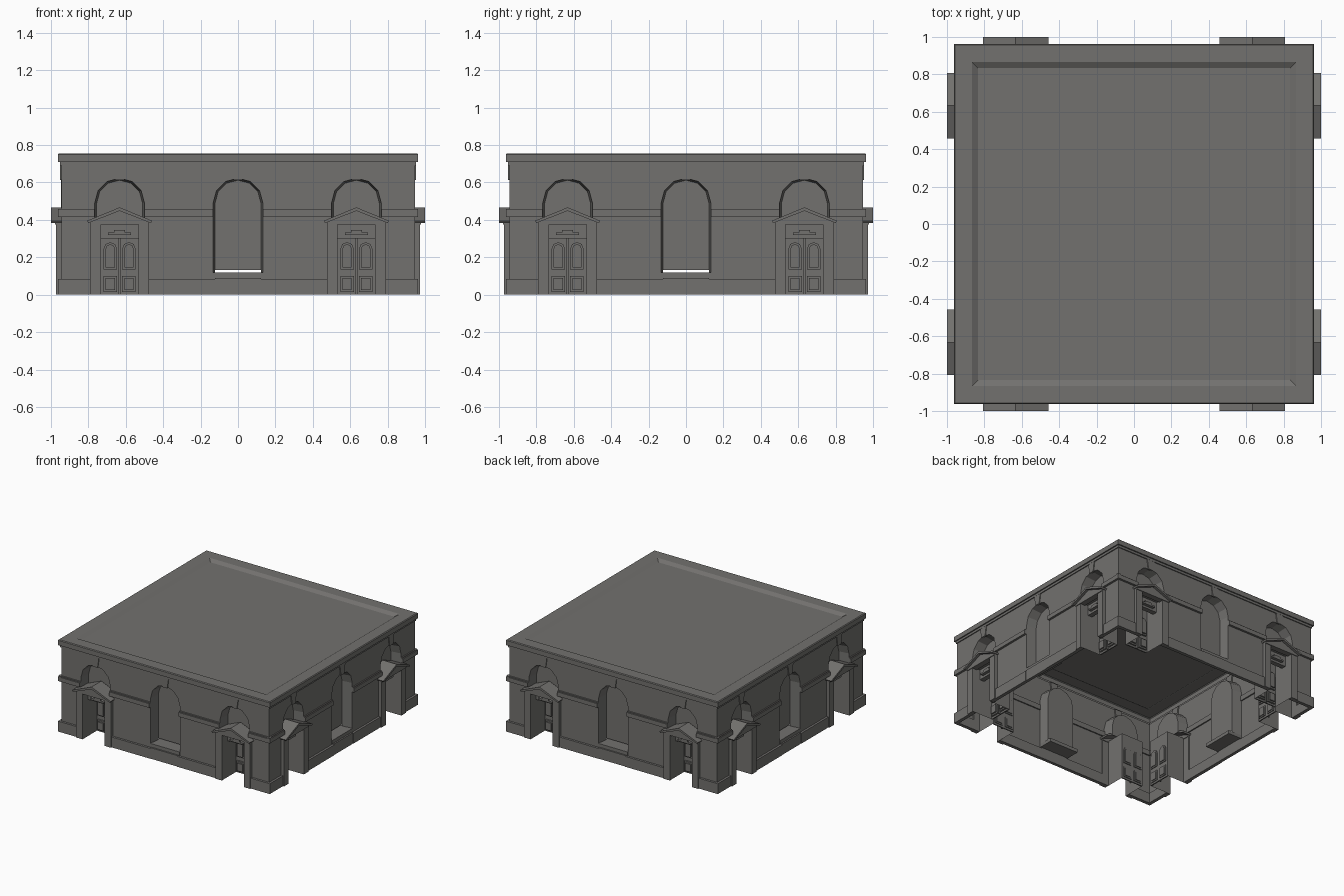
import bpy, bmesh, math

if "Cube" in bpy.data.objects:
    bpy.data.objects.remove(bpy.data.objects["Cube"])

stone = bpy.data.materials.new("grey_stone")
stone.use_nodes = True
GREY = (0.17, 0.166, 0.158, 1)
stone.diffuse_color = GREY
stone.node_tree.nodes["Principled BSDF"].inputs["Base Color"].default_value = GREY

WALL = 0.945        # distance of the wall face from the centre
DOOR_X = 0.633      # doors sit left and right of the middle
DOOR_HALF, DOOR_TOP, DOOR_DEPTH = 0.1, 0.385, 0.785
ARCH_R, SPRING = 0.133, 0.49
SILL, NICHE_DEPTH = 0.118, 0.86
SIDES = ("front", "left", "back", "right")


def finish(name, bm):
    mesh = bpy.data.meshes.new(name)
    bm.to_mesh(mesh)
    bm.free()
    mesh.materials.append(stone)
    return mesh


def place(name, bm):
    """Repeat one facade part on all four sides."""
    mesh = finish(name, bm)
    for i, side in enumerate(SIDES):
        ob = bpy.data.objects.new(f"{side}_{name}", mesh)
        ob.rotation_euler.z = i * math.pi / 2
        bpy.context.collection.objects.link(ob)


def ring(bm, pts, d):
    return [bm.verts.new((u, -d, z)) for u, z in pts]


def prism(bm, pts, d0, d1):
    """Extrude a facade outline between two depths."""
    a, b = ring(bm, pts, d0), ring(bm, pts, d1)
    n = len(pts)
    faces = [bm.faces.new(a), bm.faces.new(b)]
    faces += [bm.faces.new((a[i], a[(i + 1) % n], b[(i + 1) % n], b[i])) for i in range(n)]
    bmesh.ops.recalc_face_normals(bm, faces=faces)


def rect(u0, u1, z0, z1):
    return [(u0, z0), (u0, z1), (u1, z1), (u1, z0)]


def arch(cx, z0, spring, r, n=6):
    arc = [(cx - r * math.cos(math.pi * i / n), spring + r * math.sin(math.pi * i / n))
           for i in range(n + 1)]
    return [(cx - r, z0)] + arc + [(cx + r, z0)]


def reveal(bm, front, back, d0, d1):
    """Open side faces of a recess, leaving its bottom free."""
    a, b = ring(bm, front, d0), ring(bm, back, d1)
    for i in range(len(a) - 1):
        bm.faces.new((a[i], b[i], b[i + 1], a[i + 1]))


def shifted(pts, du):
    return [(u + du, z) for u, z in pts]


# Thin wall sheet with door notches and arched openings
bm = bmesh.new()
outline = [(-WALL, 0.692), (-WALL, 0)]
for s in (-1, 1):
    outline += shifted(rect(-DOOR_HALF, DOOR_HALF, 0, DOOR_TOP), s * DOOR_X)
outline += [(WALL, 0), (WALL, 0.692)]
loops = [outline, arch(0, SILL, SPRING, ARCH_R)]
loops += [arch(s * DOOR_X, 0.4, SPRING, ARCH_R) for s in (-1, 1)]
for pts in loops:
    vs = ring(bm, pts, WALL)
    for i, v in enumerate(vs):
        bm.edges.new((v, vs[i - 1]))
bmesh.ops.triangle_fill(bm, edges=bm.edges[:], use_beauty=True, use_dissolve=False,
                        normal=(0, -1, 0))
place("wall", bm)

# Arched niches: tapered reveals and back panels
bm = bmesh.new()
for cx, z0, panel_z in ((-DOOR_X, 0.4, 0.4), (0, SILL, 0.131), (DOOR_X, 0.4, 0.4)):
    inner = arch(cx, z0, SPRING, ARCH_R * 0.92)
    reveal(bm, arch(cx, z0, SPRING, ARCH_R), inner, WALL, NICHE_DEPTH)
    bm.faces.new(ring(bm, arch(cx, panel_z, SPRING, ARCH_R * 0.92), NICHE_DEPTH))
place("arched_niches", bm)

# Keystones over the arches
bm = bmesh.new()
for cx in (-DOOR_X, 0, DOOR_X):
    key = [(-0.022, 0.612), (-0.034, 0.692), (0.034, 0.692), (0.022, 0.612)]
    prism(bm, shifted(key, cx), 0.935, 0.952)
place("keystones", bm)

# Window sill and pedestal
bm = bmesh.new()
prism(bm, rect(-ARCH_R, ARCH_R, 0.09, SILL), 0.82, 0.948)
prism(bm, rect(-0.122, 0.122, 0, 0.09), 0.935, 0.96)
place("window_sill", bm)

# Plinth and string course, broken at doors and arches
bm = bmesh.new()
for s in (-1, 1):
    for a, b in ((0.122, 0.48), (0.785, 0.963)):
        prism(bm, rect(s * a, s * b, 0, 0.085), 0.935, 0.963)
place("plinth", bm)
bm = bmesh.new()
for s in (-1, 1):
    for a, b in ((ARCH_R, DOOR_X - ARCH_R), (DOOR_X + ARCH_R, 0.963)):
        prism(bm, rect(s * a, s * b, 0.415, 0.45), 0.935, 0.963)
        prism(bm, rect(s * a, s * b, 0.45, 0.457), 0.935, 0.955)
place("string_course", bm)

# Doorways: reveals, jambs, transom and its stepped ornament
bm = bmesh.new()
opening = rect(-DOOR_HALF, DOOR_HALF, 0, DOOR_TOP)
for s in (-1, 1):
    hole = shifted(opening, s * DOOR_X)
    reveal(bm, hole, hole, WALL, DOOR_DEPTH)
    for t in (-1, 1):
        jamb = rect(t * DOOR_HALF, t * 0.157, 0, DOOR_TOP)
        prism(bm, shifted(jamb, s * DOOR_X), 0.935, 0.972)
    prism(bm, shifted(rect(-DOOR_HALF, DOOR_HALF, 0.3, DOOR_TOP), s * DOOR_X), 0.86, 0.9)
    for half, z0, z1 in ((0.062, 0.318, 0.332), (0.03, 0.332, 0.345)):
        prism(bm, shifted(rect(-half, half, z0, z1), s * DOOR_X), 0.89, 0.925)
place("doorways", bm)

# Double doors with raised panels on both faces
bm = bmesh.new()
for s in (-1, 1):
    back = DOOR_DEPTH - 0.01
    prism(bm, shifted(opening, s * DOOR_X), back, DOOR_DEPTH)
    for t in (-1, 1):
        mid = s * DOOR_X + t * 0.05
        for half, depth in ((0.036, 0.014), (0.025, 0.026)):
            gap = 0.036 - half
            lower = rect(mid - half, mid + half, 0.015 + gap, 0.1 - gap)
            upper = arch(mid, 0.135 + gap, 0.245, half, 4)
            for panel in (lower, upper):
                prism(bm, panel, back - depth / 2, DOOR_DEPTH + depth)
    # Meeting rail between the two leaves
    prism(bm, shifted(rect(-0.005, 0.005, 0, 0.3), s * DOOR_X), back, DOOR_DEPTH + 0.014)
place("doors", bm)

# Gabled hoods above the doors
bm = bmesh.new()
gable = [(-0.175, 0.395), (0, 0.467), (0.175, 0.395), (0.167, 0.383), (0, 0.448), (-0.167, 0.383)]
tympanum = [(-0.157, 0.375), (-0.157, 0.387), (0, 0.45), (0.157, 0.387), (0.157, 0.375)]
for s in (-1, 1):
    prism(bm, shifted(gable, s * DOOR_X), 0.87, 1.0)
    prism(bm, shifted(tympanum, s * DOOR_X), 0.93, 0.978)
place("door_hoods", bm)

# Stepped cornice and sunken roof as one square lofted shell
bm = bmesh.new()
profile = [(WALL, 0.692), (0.953, 0.692), (0.953, 0.71), (0.963, 0.71), (0.963, 0.749),
           (0.957, 0.755), (0.865, 0.755), (0.835, 0.737)]
tiers = [[bm.verts.new((x * h, y * h, z)) for x, y in ((-1, -1), (1, -1), (1, 1), (-1, 1))]
         for h, z in profile]
for low, high in zip(tiers, tiers[1:]):
    for i in range(4):
        j = (i + 1) % 4
        bm.faces.new((low[i], low[j], high[j], high[i]))
bm.faces.new(tiers[-1])
roof = bpy.data.objects.new("cornice_and_roof", finish("cornice_and_roof", bm))
bpy.context.collection.objects.link(roof)
